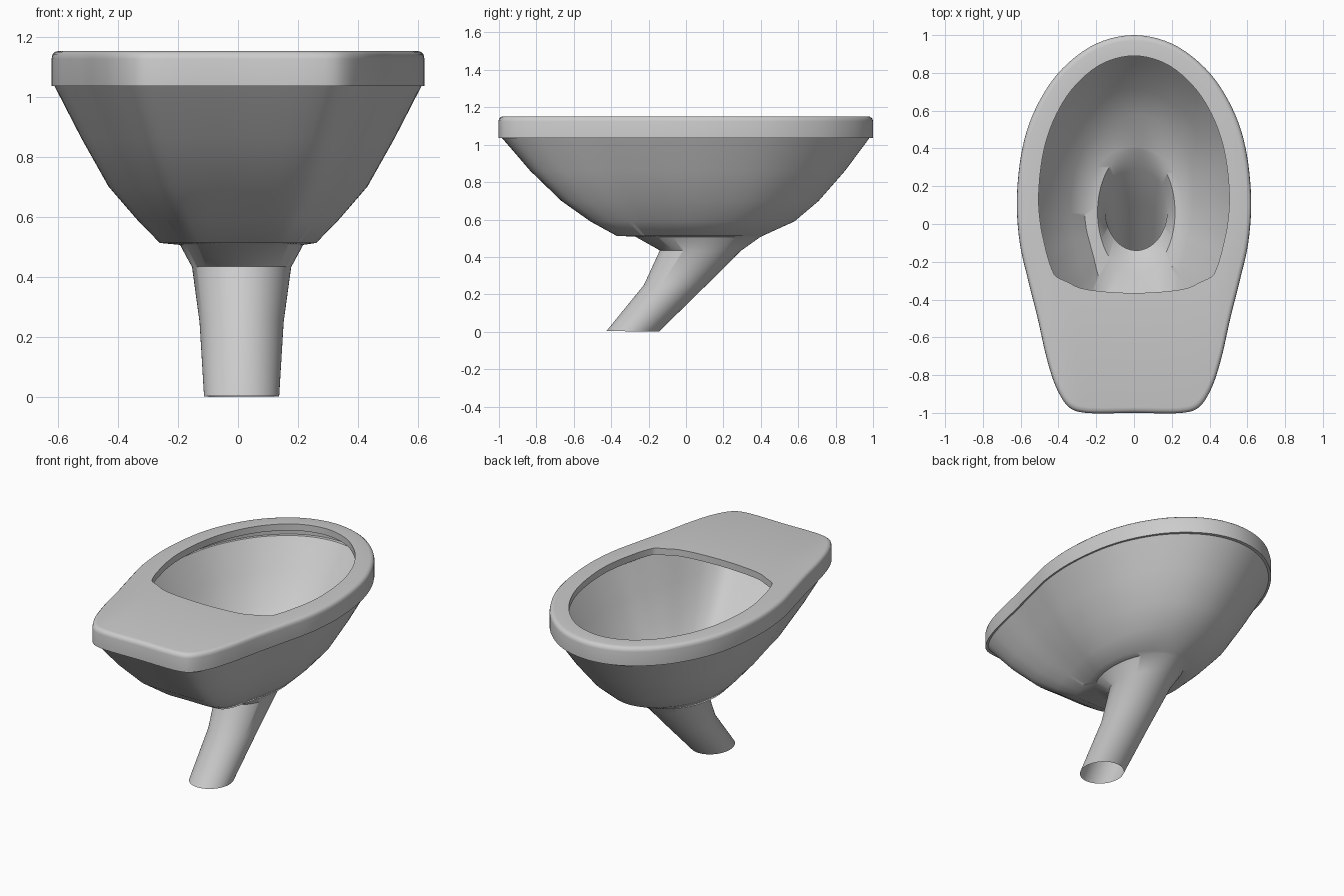
import bpy, bmesh, math

if "Cube" in bpy.data.objects:
    bpy.data.objects.remove(bpy.data.objects["Cube"])

SUB = 5  # smooth steps between outline points


def outline(half):
    """Mirror half an outline and smooth it into a closed loop."""
    pts = half + [(-x, y) for x, y in half[-2:0:-1]]
    n, out = len(pts), []
    for i in range(n):
        a, b, c, d = (pts[(i + k) % n] for k in (-1, 0, 1, 2))
        # centripetal tangents keep the curve tidy where points are unevenly spaced
        t1, t2, t3 = (max(math.dist(p, q), 1e-6) ** 0.5 for p, q in ((a, b), (b, c), (c, d)))
        for s in range(SUB):
            u = s / SUB
            p = []
            for k in (0, 1):
                m1 = t2 * ((b[k]-a[k])/t1 - (c[k]-a[k])/(t1+t2) + (c[k]-b[k])/t2)
                m2 = t2 * ((c[k]-b[k])/t2 - (d[k]-b[k])/(t2+t3) + (d[k]-c[k])/t3)
                p.append((2*u**3-3*u*u+1)*b[k] + (u**3-2*u*u+u)*m1
                         + (3*u*u-2*u**3)*c[k] + (u**3-u*u)*m2)
            out.append(tuple(p))
    return out


def loft(name, rings):
    """Join matching closed rings into one smooth sheet."""
    bm = bmesh.new()
    loops = [[bm.verts.new(p) for p in r] for r in rings]
    n = len(loops[0])
    for a, b in zip(loops, loops[1:]):
        for i in range(n):
            j = (i + 1) % n
            bm.faces.new((a[i], b[i], b[j], a[j]))
    me = bpy.data.meshes.new(name)
    bm.to_mesh(me)
    bm.free()
    ob = bpy.data.objects.new(name, me)
    bpy.context.collection.objects.link(ob)
    bpy.ops.object.select_all(action='DESELECT')
    ob.select_set(True)
    bpy.context.view_layer.objects.active = ob
    bpy.ops.object.shade_smooth_by_angle(angle=math.radians(40))
    return ob


outer = outline([(0, 1), (.2, .955), (.38, .822), (.5, .653), (.58, .45), (.62, .15),
                 (.605, -.1), (.56, -.3), (.51, -.5), (.46, -.72), (.41, -.87),
                 (.35, -.965), (.29, -.995), (0, -1)])
opening = outline([(0, .89), (.165, .85), (.31, .734), (.41, .582), (.475, .4), (.505, .15),
                   (.495, 0), (.475, -.1), (.455, -.18), (.43, -.25), (.415, -.275),
                   (.35, -.308), (.28, -.34), (0, -.365)])


def scaled(hx, front, back, z):
    """The rim outline fitted to a half width and a y range."""
    return [(x / .62 * hx, front + (y + 1) / 2 * (back - front), z) for x, y in outer]


def oval(hx, front, back, zf, zb):
    """A tilted oval ring whose points line up with the outline."""
    res = []
    for x, y in outer:
        a = math.atan2(x / .62, y)
        t = (1 + math.cos(a)) / 2
        res.append((.012 + hx * math.sin(a), front + t * (back - front), zf + t * (zb - zf)))
    return res


# rim slab with rounded top edge and a short inner lip
loft("rim", [scaled(.61, -.98, .98, 1.035), scaled(.62, -1, 1, 1.036), scaled(.62, -1, 1, 1.125),
             scaled(.617, -.996, .996, 1.14), scaled(.608, -.985, .985, 1.149),
             scaled(.596, -.97, .97, 1.152),
             [(x, y, 1.152) for x, y in opening], [(x, y, 1.11) for x, y in opening]])

# bowl shell running into the slanted outlet pipe
loft("bowl_and_outlet", [
    scaled(.61, -.98, .98, 1.035), scaled(.52, -.83, .85, .86), scaled(.43, -.665, .71, .70),
    scaled(.335, -.51, .58, .59), scaled(.26, -.37, .41, .513),
    oval(.205, -.27, .395, .508, .505), oval(.165, -.14, .29, .435, .43),
    oval(.14, -.225, .11, .25, .25), oval(.125, -.425, -.145, .004, 0)])
